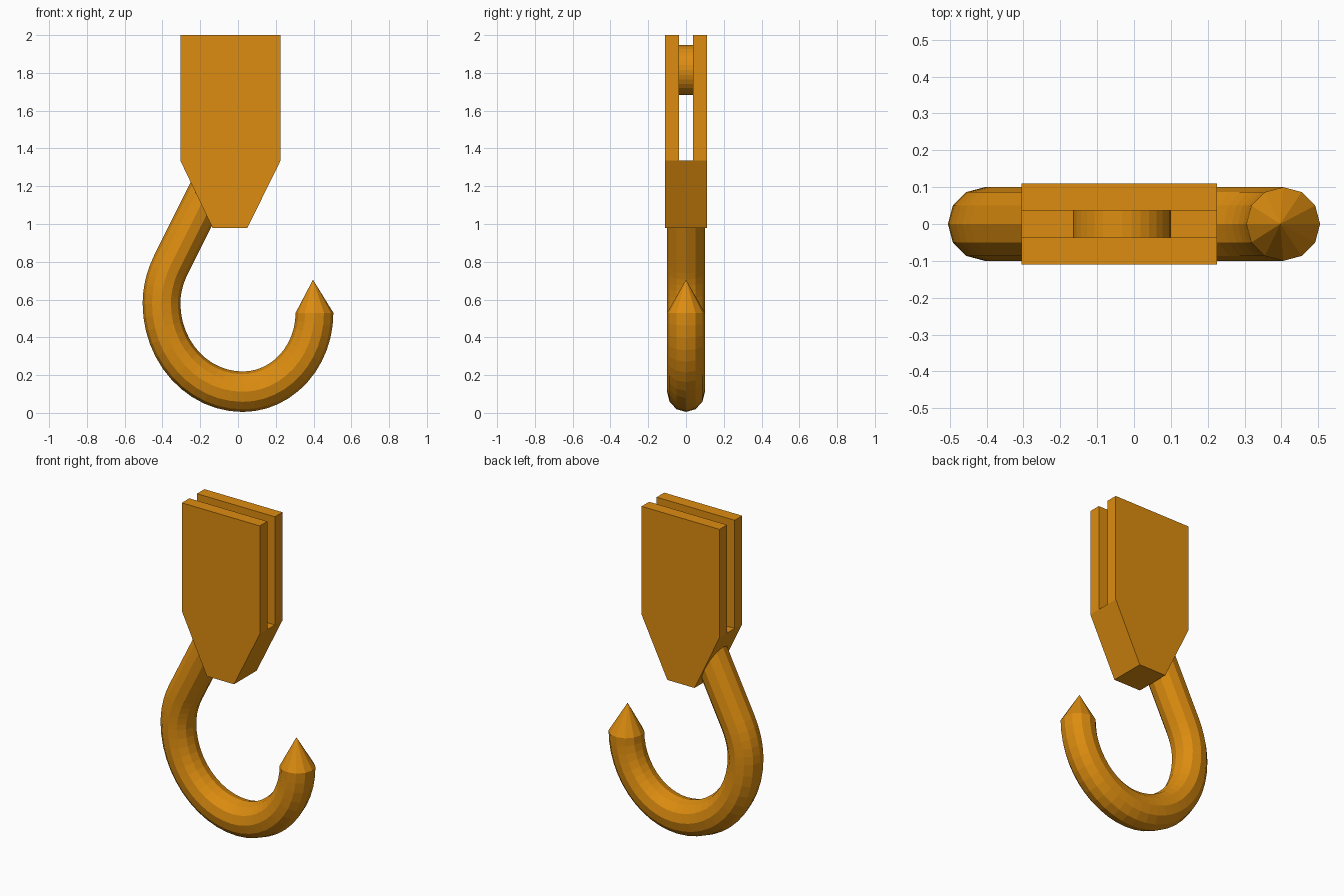
import bpy, bmesh
from math import sin, cos, pi
from mathutils import Vector, Matrix

if "Cube" in bpy.data.objects:
    bpy.data.objects.remove(bpy.data.objects["Cube"])

paint = bpy.data.materials.new("orange paint")
paint.diffuse_color = (0.72, 0.265, 0.005, 1)
paint.use_nodes = True
paint.node_tree.nodes["Principled BSDF"].inputs["Base Color"].default_value = paint.diffuse_color


def finish(bm, name):
    bmesh.ops.recalc_face_normals(bm, faces=bm.faces)
    mesh = bpy.data.meshes.new(name)
    bm.to_mesh(mesh)
    bm.free()
    mesh.materials.append(paint)
    obj = bpy.data.objects.new(name, mesh)
    bpy.context.collection.objects.link(obj)
    return obj


# Slotted block: U-shaped section in y-z, spanned across x, tapered at the bottom
section = [(-.11, .98), (.11, .98), (.11, 1.335), (.11, 2), (.037, 2),
           (.037, 1.335), (-.037, 1.335), (-.037, 2), (-.11, 2), (-.11, 1.335)]
bm = bmesh.new()
ends = []
for wide, narrow in ((-.305, -.135), (.225, .05)):
    ends.append([bm.verts.new((narrow if z < 1 else wide, y, z)) for y, z in section])
for i in range(len(section)):
    j = (i + 1) % len(section)
    bm.faces.new((ends[0][i], ends[0][j], ends[1][j], ends[1][i]))
for e in ends:
    for ids in ((0, 1, 2, 5, 6, 9), (2, 3, 4, 5), (6, 7, 8, 9)):
        bm.faces.new([e[i] for i in ids])
finish(bm, "block")

# Pulley wheel held in the slot
bm = bmesh.new()
bmesh.ops.create_cone(bm, cap_ends=True, segments=32, radius1=.133, radius2=.133, depth=.078,
                      matrix=Matrix.Translation((-.033, 0, 1.815)) @ Matrix.Rotation(pi / 2, 4, 'X'))
finish(bm, "pulley")

# Hook centre line as (point, tangent) in x-z: shank, bend, two quarter ellipses
path = [((-.105, 1.285), (-.44, -.9))]
p0, p1, p2 = Vector((-.355, .785)), Vector((-.405, .683)), Vector((-.405, .58))
for i in range(5):
    t = i / 5
    path.append((p0 * (1 - t) ** 2 + p1 * 2 * t * (1 - t) + p2 * t * t,
                 (p1 - p0) * (1 - t) + (p2 - p1) * t))
N = 12
for a, b, start in ((.43, .468, 0), (.38, .418, N)):
    for i in range(N + (start > 0)):
        th = pi + (start + i) / N * pi / 2
        path.append(((.025 + a * cos(th), .112 + b + b * sin(th)),
                     (-a * sin(th), b * cos(th))))

# Hook: twelve-sided tube along the path, closed by a pointed tip
SIDES = 12
bm = bmesh.new()
rings = []
for p, t in path:
    t = Vector(t).normalized()
    ring = []
    for k in range(SIDES):
        ang = 2 * pi * k / SIDES
        off = .1 * cos(ang)
        ring.append(bm.verts.new((p[0] - t.y * off, .1 * sin(ang), p[1] + t.x * off * 1.07)))
    rings.append(ring)
for r, s in zip(rings, rings[1:]):
    for k in range(SIDES):
        n = (k + 1) % SIDES
        bm.faces.new((r[k], r[n], s[n], s[k]))
bm.faces.new(rings[0])
tip = bm.verts.new((.397, 0, .705))
for k in range(SIDES):
    bm.faces.new((rings[-1][k], rings[-1][(k + 1) % SIDES], tip))
finish(bm, "hook")
